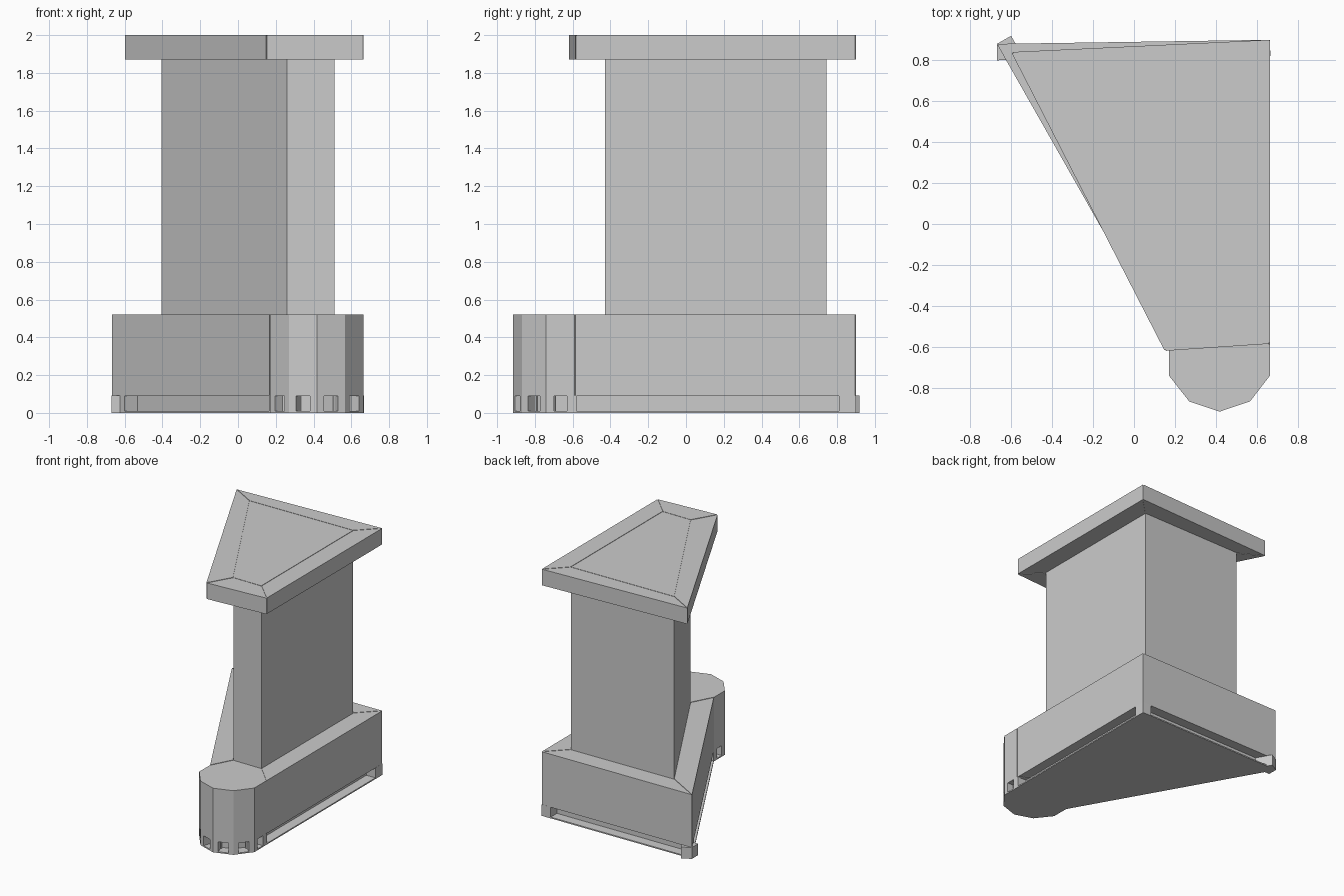
import bpy, bmesh
from mathutils import Vector

if "Cube" in bpy.data.objects:
    bpy.data.objects.remove(bpy.data.objects["Cube"])

V = Vector


def prism(name, pts, z0, z1):
    """Extrude a counter-clockwise plan outline between two heights."""
    bm = bmesh.new()
    face = bm.faces.new([bm.verts.new((p[0], p[1], z0)) for p in pts])
    ext = bmesh.ops.extrude_face_region(bm, geom=[face])
    verts = [g for g in ext["geom"] if isinstance(g, bmesh.types.BMVert)]
    bmesh.ops.translate(bm, verts=verts, vec=(0, 0, z1 - z0))
    bmesh.ops.recalc_face_normals(bm, faces=bm.faces)
    mesh = bpy.data.meshes.new(name)
    bm.to_mesh(mesh)
    bm.free()
    obj = bpy.data.objects.new(name, mesh)
    bpy.context.collection.objects.link(obj)
    return obj


def inward(a, b):
    d = (V(b) - V(a)).normalized()
    return V((-d.y, d.x))


def inset(pts, dist):
    """Offset every side of an outline inwards."""
    out = []
    for i, p in enumerate(pts):
        n1 = inward(pts[i - 1], p)
        n2 = inward(p, pts[(i + 1) % len(pts)])
        out.append(V(p) + (n1 + n2) * (dist / (1 + n1.dot(n2))))
    return out


def mitred_ring(name, outer, inner, z0, z1, gap=0.004):
    """Four mitred boards around the column, with fine open seams."""
    inner = inset(inner, -gap)
    for i in range(4):
        j = (i + 1) % 4
        o1, o2, i1, i2 = V(outer[i]), V(outer[j]), V(inner[i]), V(inner[j])
        d = (o2 - o1).normalized() * gap
        prism(f"{name}_board_{i + 1}", [o1 + d, o2 - d, i2 - d, i1 + d], z0, z1)
    # backing behind the seams
    prism(f"{name}_backing", inset(outer, gap), z0 + gap, z1 - gap)


column = [(-0.405, 0.73), (0.26, -0.43), (0.51, -0.43), (0.51, 0.745)]
cap = [(-0.60, 0.84), (0.15, -0.62), (0.665, -0.585), (0.665, 0.90)]
base = [(-0.67, 0.88), (0.17, -0.60), (0.665, -0.59), (0.665, 0.90)]
bay = [(0.17, -0.60), (0.17, -0.74), (0.27, -0.867), (0.418, -0.917),
       (0.567, -0.867), (0.665, -0.74), (0.665, -0.59)]
footprint = [base[0]] + bay + [base[3]]

# column shaft and cap
prism("column", column, 0.09, 2.0)
mitred_ring("cap", cap, column, 1.87, 2.0)

# base with faceted front bay
mitred_ring("base", base, column, 0.09, 0.52)
prism("front_bay", bay, 0.09, 0.52)

# floor plate and recessed wall behind the slots
prism("floor_plate", footprint, 0.0, 0.01)
prism("slot_back_wall", inset(footprint, 0.08), 0.005, 0.1)

# foot blocks at both ends of every side, leaving slots between them
ends = [(0.14, 0.01)] + [(0.04, 0.04)] * 6 + [(0.01, 0.09), (0.08, 0.08)]
for k, (start, end) in enumerate(ends):
    a, b = V(footprint[k]), V(footprint[(k + 1) % len(footprint)])
    d, n = (b - a).normalized(), inward(a, b) * 0.08
    for tag, p, q in (("a", a, a + d * start), ("b", b - d * end, b)):
        prism(f"foot_block_{k + 1}{tag}", [p, q, q + n, p + n], 0.0, 0.092)
